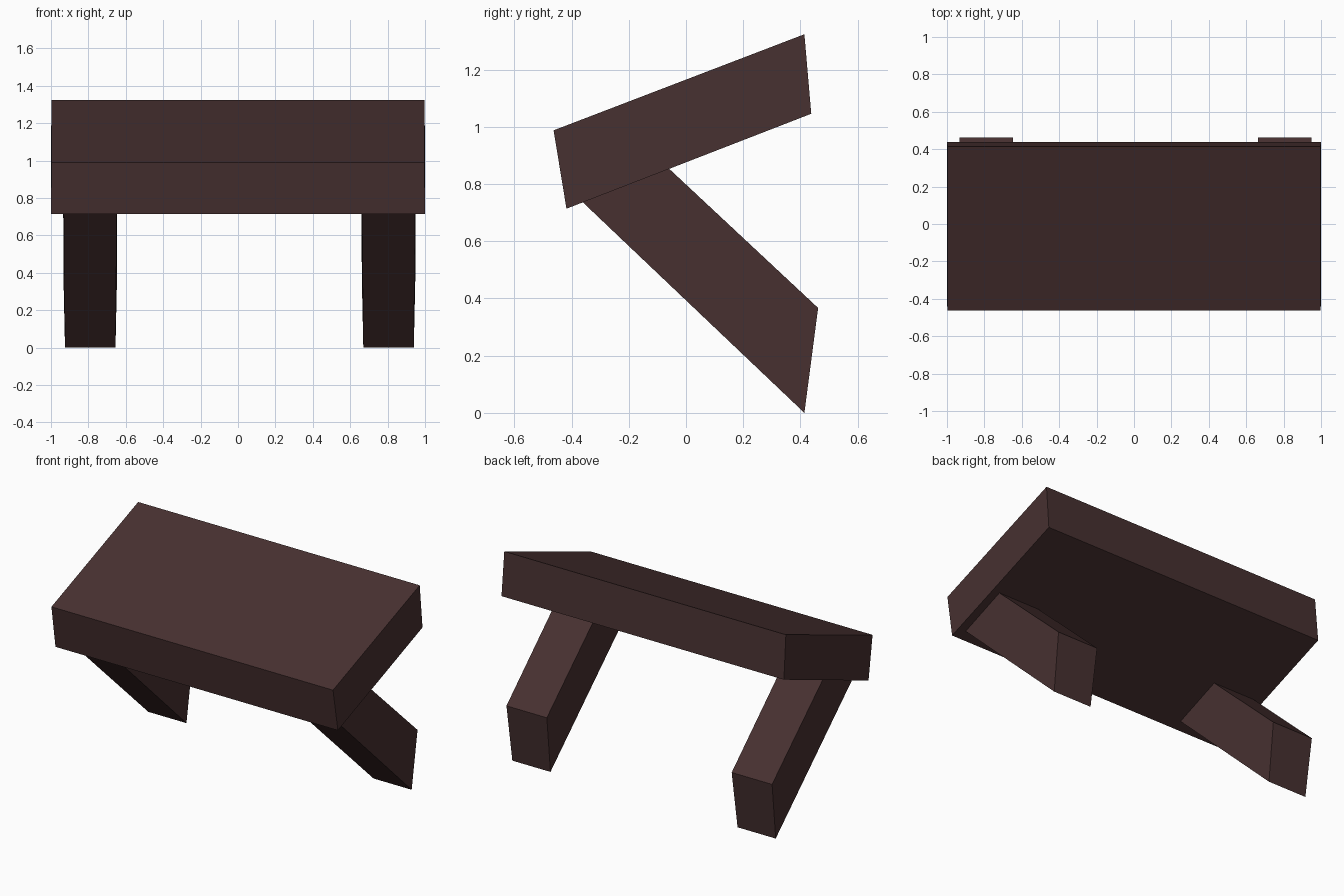
import bpy, bmesh

if "Cube" in bpy.data.objects:
    bpy.data.objects.remove(bpy.data.objects["Cube"])

wood = bpy.data.materials.new("dark_brown")
wood.diffuse_color = (0.063, 0.030, 0.030, 1)
wood.use_nodes = True
wood.node_tree.nodes["Principled BSDF"].inputs["Base Color"].default_value = wood.diffuse_color


def prism(name, profile, x_centre):
    """Extrude a side profile of (y, z, half_width) points across x."""
    bm = bmesh.new()
    left = [bm.verts.new((x_centre - w, y, z)) for y, z, w in profile]
    right = [bm.verts.new((x_centre + w, y, z)) for y, z, w in profile]
    bm.faces.new(left)
    bm.faces.new(right)
    n = len(profile)
    for i in range(n):
        j = (i + 1) % n
        bm.faces.new((left[i], left[j], right[j], right[i]))
    bmesh.ops.recalc_face_normals(bm, faces=bm.faces)
    mesh = bpy.data.meshes.new(name)
    bm.to_mesh(mesh)
    bm.free()
    mesh.materials.append(wood)
    obj = bpy.data.objects.new(name, mesh)
    bpy.context.collection.objects.link(obj)
    return obj


# Sloping slab top
prism("slab", [(-0.463, 0.988, 0.997), (0.414, 1.324, 0.997),
               (0.438, 1.046, 1.0), (-0.418, 0.714, 1.0)], 0)

# Two slanted legs, tucked slightly into the underside of the slab
leg_profile = [(-0.37, 0.745, 0.142), (-0.07, 0.864, 0.145),
               (0.462, 0.367, 0.143), (0.414, 0.0, 0.135)]
for name, x in (("left_leg", -0.79), ("right_leg", 0.805)):
    prism(name, leg_profile, x)
